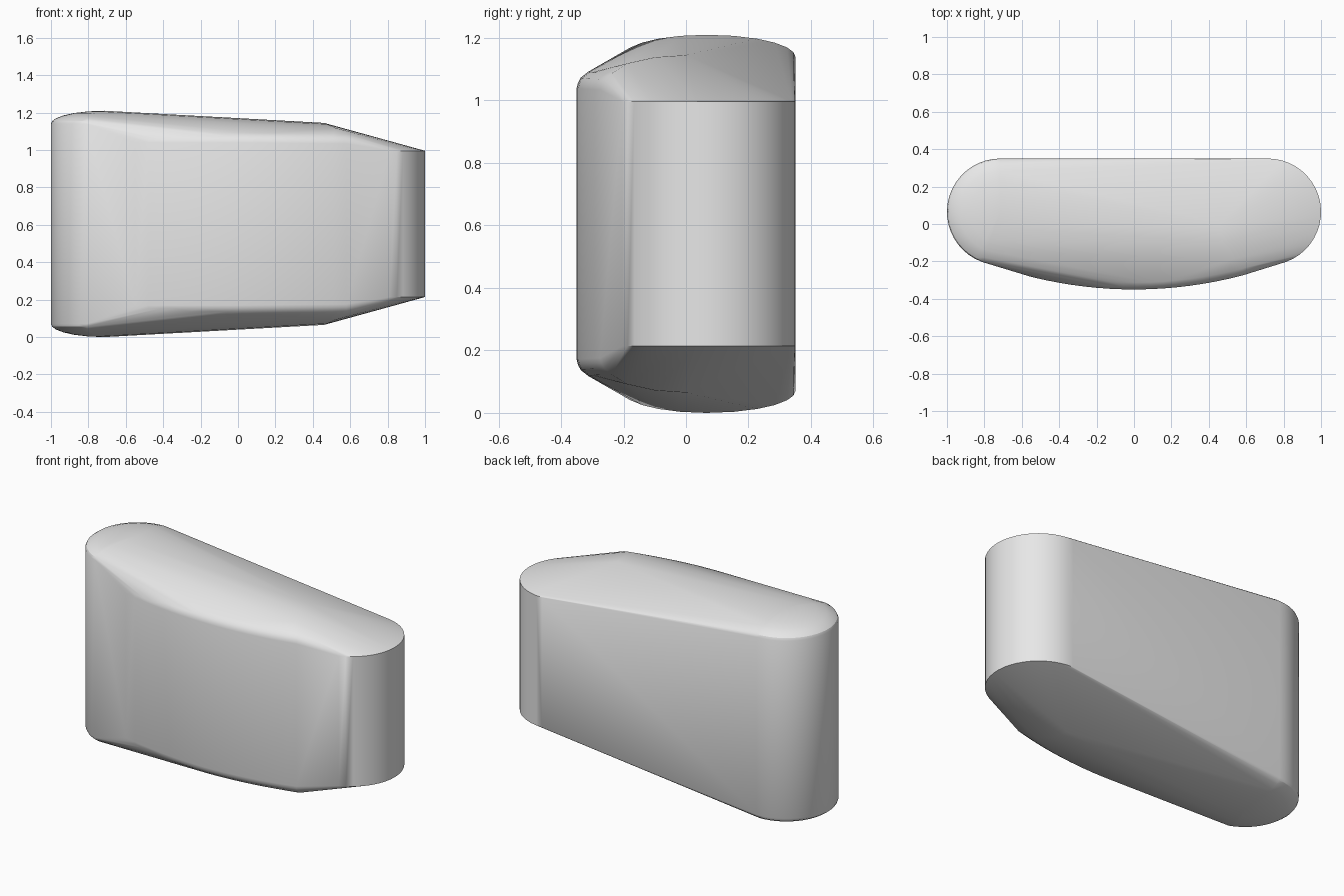
import bpy
import bmesh
from math import sin, cos, radians

cube = bpy.data.objects.get("Cube")
if cube:
    bpy.data.objects.remove(cube, do_unlink=True)

MID_Z = 0.605                       # plane of symmetry between top and bottom
END_X, END_Y, RADIUS = 0.715, 0.065, 0.285


def front_y(x):
    """Bowed front outline."""
    return -0.35 + 0.147 * (x / 0.812) ** 2


upper = []

# Domed tall end: half of a flattened ellipsoid
for lat in (0, 12, 25, 40, 55, 72, 90):
    for step in range(21):
        a = radians(90 + step * 8)
        r = RADIUS * cos(radians(lat))
        upper.append((-END_X + r * cos(a), END_Y + r * sin(a),
                      1.14 + 0.07 * sin(radians(lat))))

# Flat short end: rounded rim at one height
for step in range(21):
    a = radians(90 - step * 8)
    upper.append((END_X + RADIUS * cos(a), END_Y + RADIUS * sin(a), 0.996))

# Softened upper edge along the bowed front
for inset, z in ((0, 1.04), (0.004, 1.056), (0.013, 1.073), (0.037, 1.092)):
    for step in range(17):
        x = -0.55 + step * 1.13 / 16
        upper.append((x, front_y(x) + inset, z - 0.01 * max(0, x)))

# Ridge where the top breaks down towards the short end
upper += [(0.46, 0.0, 1.145), (0.475, -0.1, 1.138), (0.52, -0.19, 1.118)]

# Mirror to the underside and wrap everything in one convex skin
bm = bmesh.new()
for x, y, z in upper:
    bm.verts.new((x, y, z))
    bm.verts.new((x, y, 2 * MID_Z - z))
bmesh.ops.remove_doubles(bm, verts=bm.verts, dist=0.001)
hull = bmesh.ops.convex_hull(bm, input=bm.verts)
spare = {v for v in hull["geom_interior"] + hull["geom_unused"]
         if isinstance(v, bmesh.types.BMVert)}
bmesh.ops.delete(bm, geom=list(spare), context="VERTS")
bmesh.ops.dissolve_limit(bm, angle_limit=radians(0.5),
                         verts=bm.verts, edges=bm.edges)
bmesh.ops.recalc_face_normals(bm, faces=bm.faces)

mesh = bpy.data.meshes.new("rounded_body")
bm.to_mesh(mesh)
bm.free()
body = bpy.data.objects.new("rounded_body", mesh)
bpy.context.collection.objects.link(body)

# Plain grey finish
grey = bpy.data.materials.new("light_grey")
grey.use_nodes = True
colour = (0.8, 0.8, 0.8, 1)
grey.diffuse_color = colour
grey.node_tree.nodes["Principled BSDF"].inputs["Base Color"].default_value = colour
mesh.materials.append(grey)

bpy.ops.object.select_all(action="DESELECT")
body.select_set(True)
bpy.context.view_layer.objects.active = body
bpy.ops.object.shade_smooth_by_angle(angle=radians(30))
